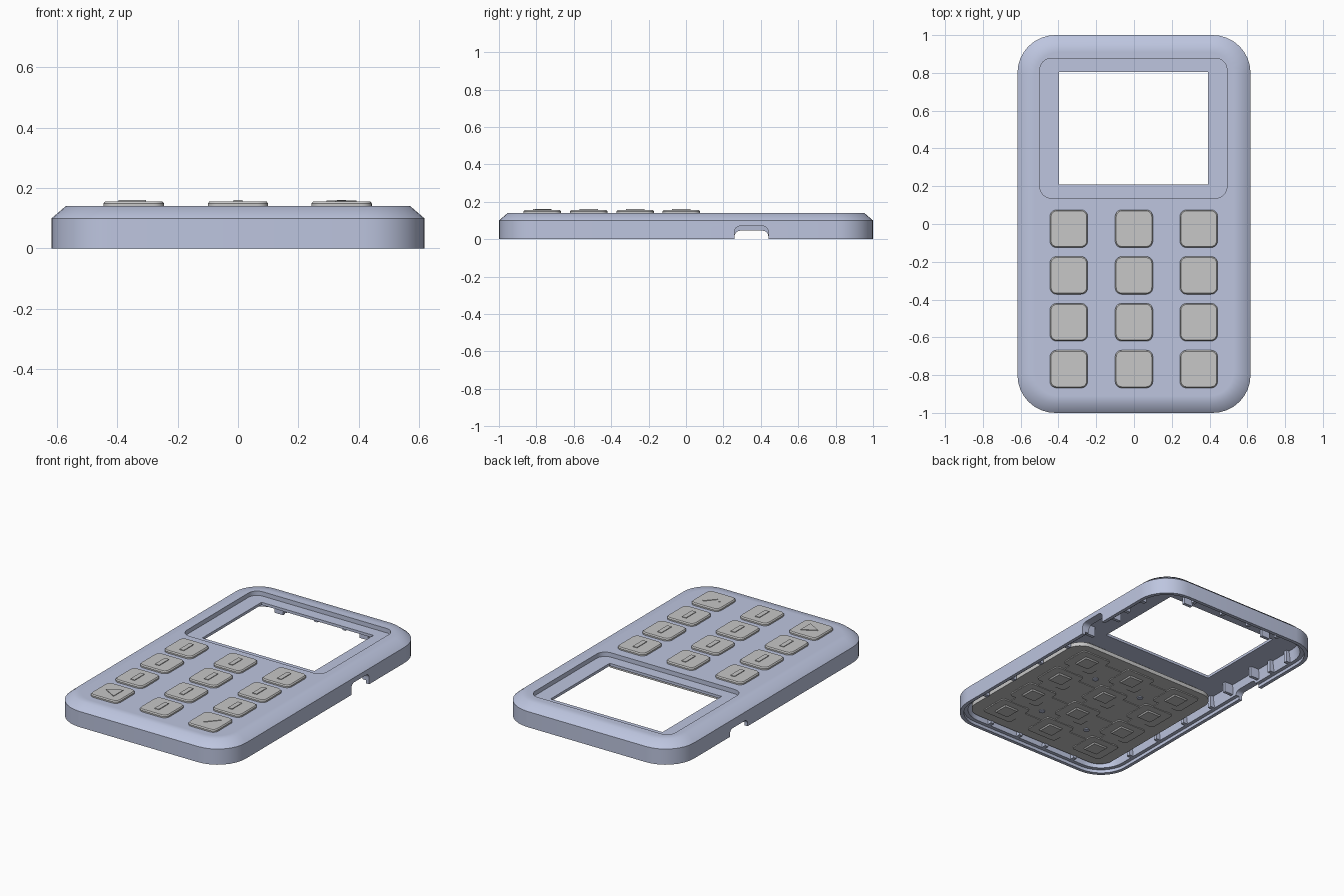
import bpy
import bmesh
import math
from mathutils import Matrix

if "Cube" in bpy.data.objects:
    bpy.data.objects.remove(bpy.data.objects["Cube"], do_unlink=True)


def material(name, colour):
    m = bpy.data.materials.new(name)
    m.use_nodes = True
    m.diffuse_color = (*colour, 1)
    m.node_tree.nodes["Principled BSDF"].inputs["Base Color"].default_value = (*colour, 1)
    return m


BLUE = material("lavender plastic", (0.51, 0.56, 0.74))
GREY = material("grey rubber", (0.57, 0.57, 0.57))


def rounded_rect(w, h, r, z, cx=0.0, cy=0.0, n=8):
    """Points of a rounded rectangle with half sizes w and h."""
    pts = []
    for i, (sx, sy) in enumerate([(1, 1), (-1, 1), (-1, -1), (1, -1)]):
        for k in range(n + 1):
            a = math.pi / 2 * (i + k / n)
            pts.append((cx + sx * (w - r) + r * math.cos(a),
                        cy + sy * (h - r) + r * math.sin(a), z))
    return pts


def select(ob):
    bpy.ops.object.select_all(action='DESELECT')
    ob.select_set(True)
    bpy.context.view_layer.objects.active = ob


def smooth(ob, degrees):
    select(ob)
    bpy.ops.object.shade_smooth_by_angle(angle=math.radians(degrees))


def finish(name, bm, mat):
    bmesh.ops.recalc_face_normals(bm, faces=bm.faces)
    mesh = bpy.data.meshes.new(name)
    bm.to_mesh(mesh)
    bm.free()
    mesh.materials.append(mat)
    ob = bpy.data.objects.new(name, mesh)
    bpy.context.collection.objects.link(ob)
    return ob


def loft(bm, loops, closed=False):
    """Skin a stack of loops; closed joins the last to the first."""
    rows = [[bm.verts.new(p) for p in loop] for loop in loops]
    pairs = list(zip(rows, rows[1:]))
    if closed:
        pairs.append((rows[-1], rows[0]))
    for a, b in pairs:
        for i in range(len(a)):
            j = (i + 1) % len(a)
            bm.faces.new((a[i], a[j], b[j], b[i]))
    if not closed:
        bm.faces.new(rows[0])
        bm.faces.new(rows[-1])


def box(bm, x0, x1, y0, y1, z0, z1):
    m = Matrix.Translation(((x0 + x1) / 2, (y0 + y1) / 2, (z0 + z1) / 2))
    bmesh.ops.create_cube(bm, size=1, matrix=m @ Matrix.Diagonal((x1 - x0, y1 - y0, z1 - z0, 1)))


# Case: one closed skin, over the rim, through the screen recess and back inside
W, L, SCREEN_Y, CEILING = 0.617, 1.0, 0.507, 0.095


def case_loop(inset, z):
    return rounded_rect(W - inset, L - inset, 0.2 - inset * 0.8, z)


def screen_loop(w, h, r, z):
    return rounded_rect(w, h, r, z, -0.003, SCREEN_Y)


bm = bmesh.new()
loft(bm, [
    case_loop(0, 0), case_loop(0, 0.1), case_loop(0.047, 0.14), case_loop(0.09, 0.14),
    screen_loop(0.495, 0.37, 0.06, 0.14), screen_loop(0.495, 0.37, 0.06, 0.112),
    screen_loop(0.395, 0.298, 0.004, 0.112), screen_loop(0.395, 0.298, 0.004, CEILING),
    case_loop(0.055, CEILING), case_loop(0.045, 0.02),
    case_loop(0.022, 0.02), case_loop(0.022, 0),
], closed=True)
case = finish("case", bm, BLUE)

# Side notches cut through both long walls, the right one lower
for side, top in ((-1, 0.045), (1, 0.07)):
    bm = bmesh.new()
    loft(bm, [[(x, py, pz) for py, pz, x in
               rounded_rect(0.09, 0.085, 0.03, side * d, 0.35, top - 0.085)]
              for d in (0.5, 0.7)])
    cutter = finish("notch_cutter", bm, BLUE)
    cutter.hide_render = True
    mod = case.modifiers.new("notch", 'BOOLEAN')
    mod.operation = 'DIFFERENCE'
    mod.solver = 'EXACT'
    mod.object = cutter
    select(case)
    bpy.ops.object.modifier_apply(modifier=mod.name)
    bpy.data.objects.remove(cutter, do_unlink=True)
smooth(case, 45)

# Posts beside the notches and clips around the screen
bm = bmesh.new()
for side in (-1, 1):
    for y in (0.23, 0.47):
        x = side * 0.535
        box(bm, x - 0.03, x + 0.03, y - 0.01, y + 0.01, 0.03, 0.1)
    x = side * 0.3
    box(bm, x - 0.03, x + 0.03, 0.84, 0.86, 0.05, 0.1)
finish("screen_clips", bm, BLUE)

# Stiffening ribs along the inner walls
bm = bmesh.new()
for side in (-1, 1):
    for y in (-0.7, -0.45, -0.2, 0.05, 0.6, 0.75):
        x = side * 0.557
        box(bm, x - 0.015, x + 0.015, y - 0.012, y + 0.012, 0.02, 0.1)
    for x in (-0.32, -0.1, 0.1, 0.32):
        y = side * 0.94
        box(bm, x - 0.012, x + 0.012, y - 0.015, y + 0.015, 0.02, 0.1)
finish("wall_ribs", bm, BLUE)

# Keypad sheet with strips and pads under the keys
COLS = (-0.345, 0.0, 0.343)
ROWS = (-0.025, -0.272, -0.52, -0.768)
bm = bmesh.new()
loft(bm, [rounded_rect(0.53, 0.525, 0.1, z, 0, -0.405) for z in (0.035, 0.06)])
for x in COLS:
    box(bm, x - 0.05, x + 0.05, -0.85, 0.06, 0.031, 0.04)
for y in ROWS:
    box(bm, -0.45, 0.45, y - 0.04, y + 0.04, 0.031, 0.04)
    for x in COLS:
        loft(bm, [rounded_rect(0.105, 0.095, 0.02, z, x, y, 3) for z in (0.028, 0.04)])
        loft(bm, [rounded_rect(s, s, 0.005, z, x, y, 2) for s, z in ((0.045, 0.02), (0.052, 0.03))])
smooth(finish("keypad_sheet", bm, GREY), 25)

# Mounting posts between the keys
bm = bmesh.new()
for x in (-0.172, 0.172):
    for y in (-0.15, -0.645):
        bmesh.ops.create_cone(bm, cap_ends=True, segments=16, radius1=0.018, radius2=0.018,
                              depth=0.07, matrix=Matrix.Translation((x, y, 0.065)))
smooth(finish("mounting_posts", bm, BLUE), 25)

# Keys with bevelled top edges
for r, y in enumerate(ROWS):
    for c, x in enumerate(COLS):
        bm = bmesh.new()
        loft(bm, [rounded_rect(0.1 - i, 0.1 - i, 0.035 - i, z, x, y, 5)
                  for i, z in ((0, 0.055), (0, 0.149), (0.006, 0.156))])
        smooth(finish(f"key_{r + 1}_{c + 1}", bm, GREY), 25)

# Raised tactile marks: bars, an arrow and a tick
bm = bmesh.new()
for r, y in enumerate(ROWS):
    for c, x in enumerate(COLS):
        if r < 3 or c == 1:
            box(bm, x - 0.015, x + 0.015, y - 0.05, y + 0.05, 0.15, 0.16)
ax, ay = COLS[0], ROWS[3]
loft(bm, [[(ax - 0.05, ay, z), (ax + 0.04, ay - 0.05, z), (ax + 0.04, ay + 0.05, z)]
          for z in (0.15, 0.16)])
tx, ty = COLS[2], ROWS[3]
tick = [(-0.05, 0), (-0.02, -0.04), (0.05, 0.04), (0.04, 0.05), (-0.02, -0.018), (-0.04, 0.01)]
loft(bm, [[(tx + px, ty + py, z) for px, py in tick] for z in (0.15, 0.159)])
finish("key_marks", bm, GREY)
